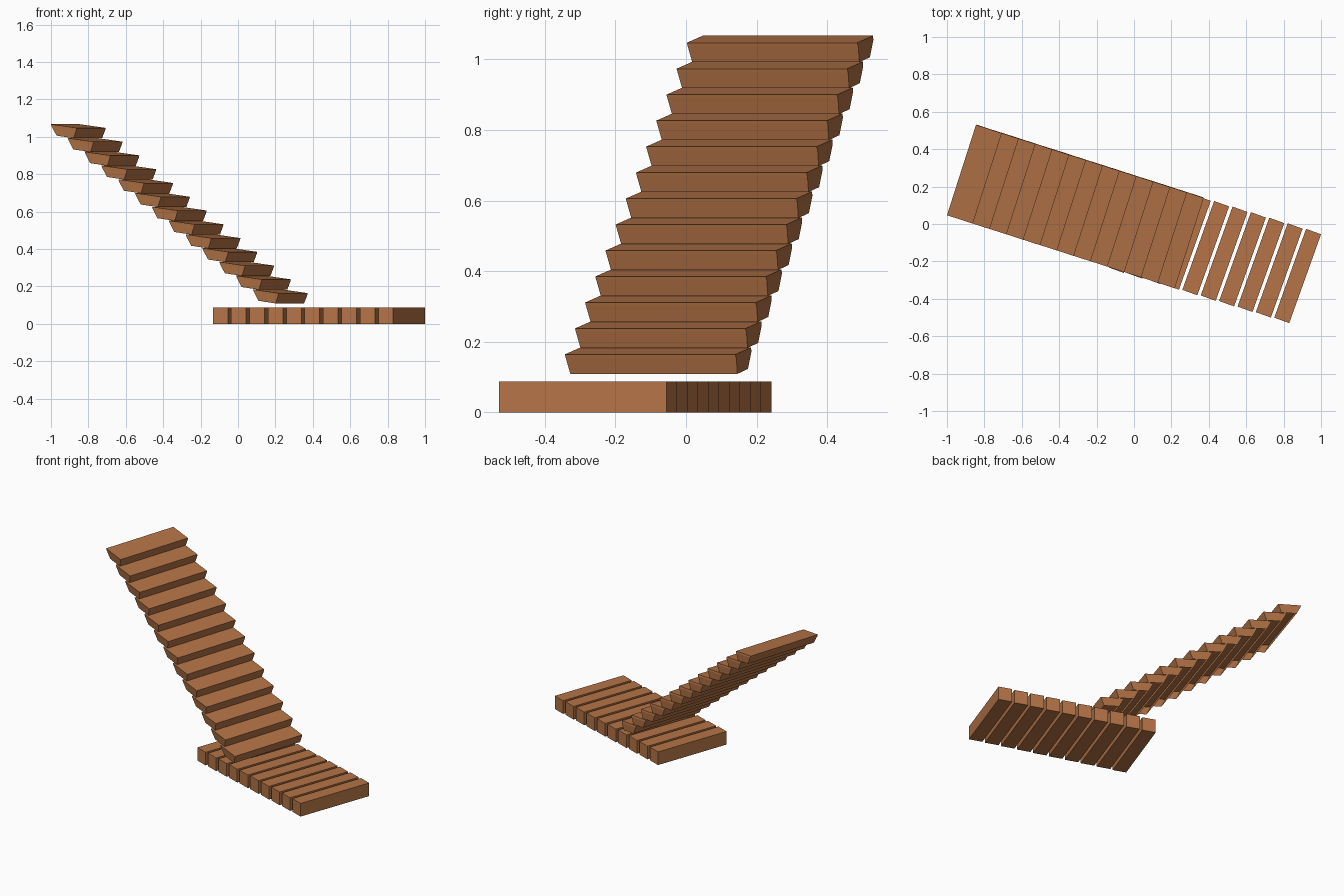
import bpy
from mathutils import Vector

if "Cube" in bpy.data.objects:
    bpy.data.objects.remove(bpy.data.objects["Cube"])

wood = bpy.data.materials.new("warm_wood")
wood.diffuse_color = (0.46, 0.175, 0.062, 1)
wood.use_nodes = True
wood.node_tree.nodes["Principled BSDF"].inputs["Base Color"].default_value = wood.diffuse_color


def make_object(name, verts, faces):
    mesh = bpy.data.meshes.new(name)
    mesh.from_pydata(verts, [], faces)
    mesh.materials.append(wood)
    obj = bpy.data.objects.new(name, mesh)
    bpy.context.collection.objects.link(obj)
    return obj


def ring(corner, across, along):
    """Four corners of a parallelogram."""
    return [corner, corner + across, corner + across + along, corner + along]


SIDES = [(0, 4, 5, 1), (1, 5, 6, 2), (2, 6, 7, 3), (3, 7, 4, 0)]

# Landing: ten spaced planks
across, along = Vector((0.08, -0.029, 0)), Vector((0.17, 0.475, 0))
for i in range(10):
    corner = Vector((0.75 - 0.0983 * i, -0.501 + 0.0298 * i, 0))
    bottom = ring(corner, across, along)
    top = [v + Vector((0, 0, 0.087)) for v in bottom]
    make_object(f"landing_plank_{i + 1}", top + bottom,
                [(0, 1, 2, 3), (7, 6, 5, 4)] + SIDES)

# Stairs: thirteen overlapping treads, tapered below and open underneath
length = Vector((0.155, 0.483, 0))
depth = Vector((0.138, -0.045, -0.02))
for i in range(13):
    back = Vector((-1.0, 0.047, 1.067)) + i * Vector((0.09, -0.0288, -0.0736))
    top = ring(back, depth, length)
    # narrow lip around the tread, then the tapered skirt
    lip = ring(back + Vector((0.004, 0.001, -0.012)), depth * 0.95, length)
    low = ring(back + Vector((0.028, -0.004, -0.061)) + length * 0.01,
               Vector((0.092, -0.03, -0.014)), length * 0.98)
    lower_sides = [tuple(v + 4 for v in f) for f in SIDES]
    make_object(f"stair_tread_{i + 1}", top + lip + low,
                [(0, 1, 2, 3)] + SIDES + lower_sides)
